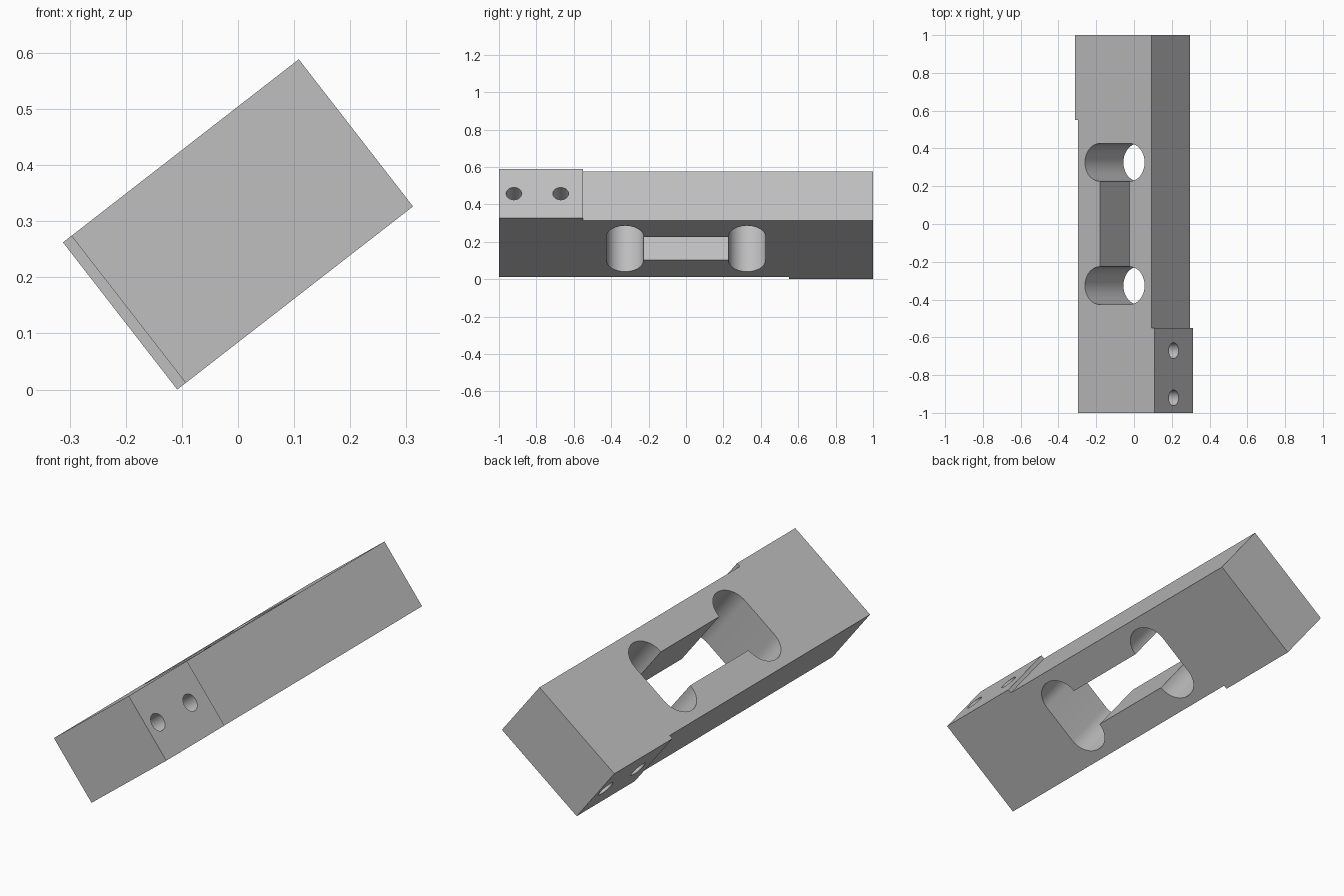
import bpy, bmesh, math
from mathutils import Matrix

if "Cube" in bpy.data.objects:
    bpy.data.objects.remove(bpy.data.objects["Cube"])

HALF_W, PAD_W, HALF_T = 0.247, 0.266, 0.166   # bar half height, pad half height, half thickness
PAD_Y = 0.55                                  # where the raised pads begin

metal = bpy.data.materials.new("grey_metal")
metal.use_nodes = True
colour = (0.52, 0.52, 0.52, 1)
metal.diffuse_color = colour
metal.node_tree.nodes["Principled BSDF"].inputs["Base Color"].default_value = colour


def prism(name, outline, half):
    """Extrude an outline in the XY plane to both sides of z = 0."""
    bm = bmesh.new()
    face = bm.faces.new([bm.verts.new((x, y, -half)) for x, y in outline])
    side = bmesh.ops.extrude_face_region(bm, geom=[face])["geom"]
    bmesh.ops.translate(bm, vec=(0, 0, 2 * half),
                        verts=[v for v in side if isinstance(v, bmesh.types.BMVert)])
    bmesh.ops.recalc_face_normals(bm, faces=bm.faces)
    mesh = bpy.data.meshes.new(name)
    bm.to_mesh(mesh)
    bm.free()
    obj = bpy.data.objects.new(name, mesh)
    bpy.context.collection.objects.link(obj)
    mesh.materials.append(metal)
    return obj


def arc(cx, cy, r, start, end, steps=24):
    angles = [math.radians(start + (end - start) * i / steps) for i in range(steps + 1)]
    return [(cx + r * math.cos(a), cy + r * math.sin(a)) for a in angles]


def cut(target, cutter):
    mod = target.modifiers.new("cut", "BOOLEAN")
    mod.operation = "DIFFERENCE"
    mod.solver = "EXACT"
    mod.object = cutter
    bpy.context.view_layer.objects.active = target
    bpy.ops.object.modifier_apply(modifier=mod.name)
    bpy.data.objects.remove(cutter)


# Bar with one raised mounting pad at each end, on opposite sides
half_outline = [(-HALF_W, -1), (PAD_W, -1), (PAD_W, -PAD_Y), (HALF_W, -PAD_Y)]
bar = prism("sensor_bar", half_outline + [(-x, -y) for x, y in half_outline], HALF_T)

# Dog-bone opening: two wide rounded slots joined by a narrow one
R, CU, CY = 0.1, 0.1, 0.326
half_bone = arc(CU, CY, R, -90, 90) + arc(-CU, CY, R, 90, 270)
cut(bar, prism("opening_cutter", half_bone + [(-x, -y) for x, y in half_bone], 0.3))

# Blind mounting holes in the pads
for end in (1, -1):
    for y in (-0.92, -0.67):
        hole = prism("hole_cutter", arc(0, 0, 0.042, 0, 345, 23), 0.25)
        hole.data.transform(Matrix.Translation((end * PAD_W, end * y, 0))
                            @ Matrix.Rotation(math.pi / 2, 4, "Y"))
        cut(bar, hole)

# Tilt the bar about its long axis and rest it on its lower edge
bar.data.transform(Matrix.Rotation(math.radians(-37.83), 4, "Y"))
lowest = min(v.co.z for v in bar.data.vertices)
bar.data.transform(Matrix.Translation((0, 0, -lowest)))

bpy.ops.object.select_all(action="DESELECT")
bar.select_set(True)
bpy.context.view_layer.objects.active = bar
bpy.ops.object.shade_smooth_by_angle(angle=math.radians(30))
